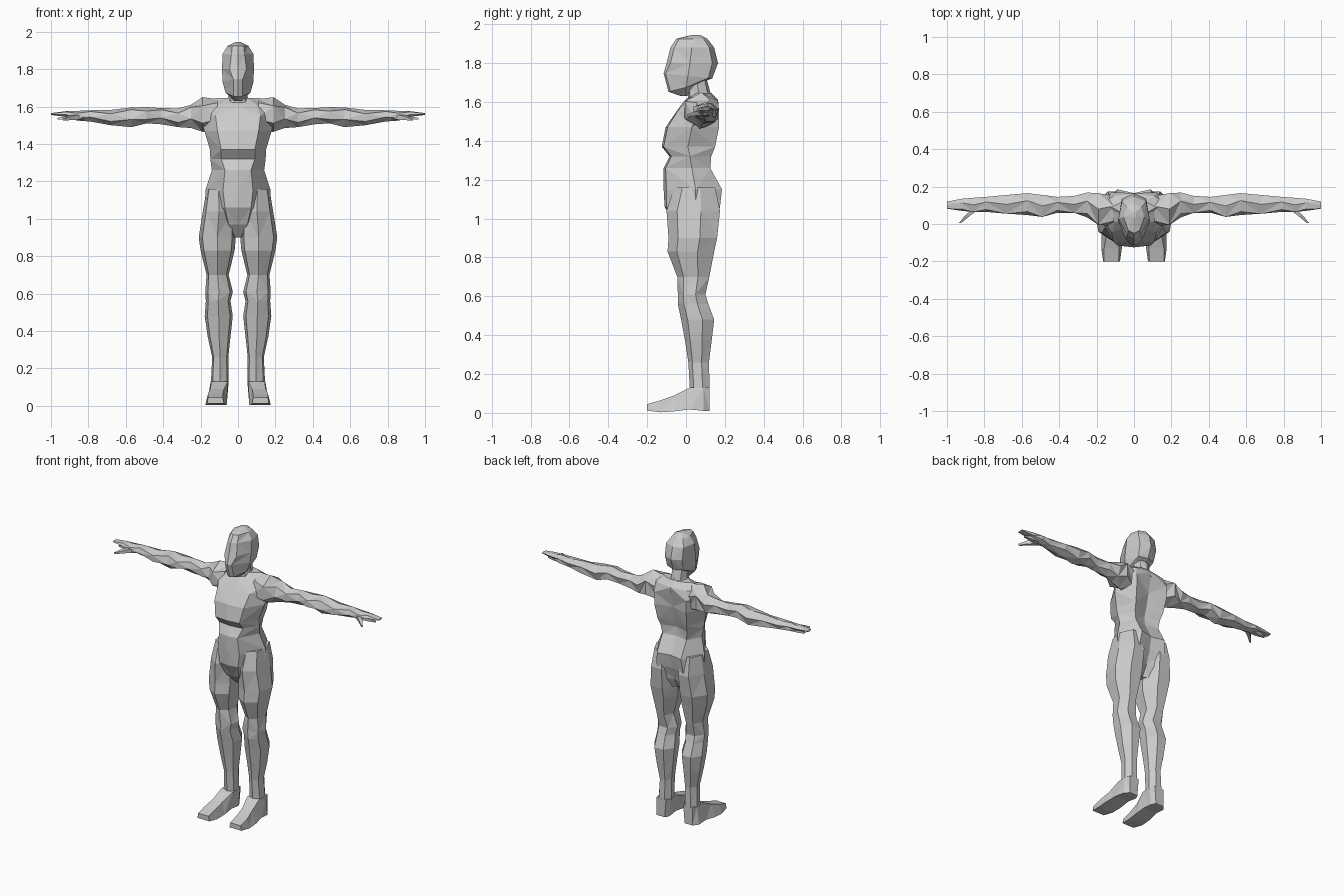
import bpy, bmesh, math

grey = bpy.data.materials.new("plain grey")
grey.diffuse_color = (0.6, 0.6, 0.6, 1)


def loft(name, rings, mirror=False):
    """Skin a list of equal-length point rings into a closed, faceted mesh."""
    bm = bmesh.new()
    rows = [[bm.verts.new(p) for p in ring] for ring in rings]
    n = len(rows[0])
    for r, (a, b) in enumerate(zip(rows, rows[1:])):
        for i in range(n):
            j = (i + 1) % n
            # alternate the diagonals for an irregular facet pattern
            if (i + r) % 2:
                tris = ((a[i], a[j], b[j]), (a[i], b[j], b[i]))
            else:
                tris = ((a[i], a[j], b[i]), (a[j], b[j], b[i]))
            for t in tris:
                bm.faces.new(t)
    bm.faces.new(rows[0])
    bm.faces.new(rows[-1])
    bmesh.ops.remove_doubles(bm, verts=bm.verts, dist=0.0005)
    bmesh.ops.recalc_face_normals(bm, faces=bm.faces)
    me = bpy.data.meshes.new(name)
    bm.to_mesh(me)
    bm.free()
    me.materials.append(grey)
    ob = bpy.data.objects.new(name, me)
    bpy.context.collection.objects.link(ob)
    if mirror:
        ob.modifiers.new("mirror", "MIRROR").use_mirror_merge = False
    return ob


def body_ring(z, yf, xa, ya, xs, ys, xb, yb, yc, tilt=0):
    """Symmetric ring: front centre, front corner, side, back corner, back centre."""
    half = [(xa, ya), (xs, ys), (xb, yb)]
    pts = [(0, yf)] + half + [(0, yc)] + [(-x, y) for x, y in reversed(half)]
    return [(x, y, z + tilt * y) for x, y in pts]


def oval(lo, hi, n, phase=0.0):
    """Unit oval fitted between the corners lo and hi of a 2D box."""
    raw = [(math.cos(2 * math.pi * (k + phase) / n), math.sin(2 * math.pi * (k + phase) / n))
           for k in range(n)]
    out = []
    for axis in (0, 1):
        vals = [p[axis] for p in raw]
        a, b = min(vals), max(vals)
        out.append([lo[axis] + (v - a) / (b - a) * (hi[axis] - lo[axis]) for v in vals])
    return list(zip(*out))


# Torso: crotch, hips, waist, rib cage and shoulder line
torso = [
    (0.90, 0.00, 0.015, 0.00, 0.03, 0.04, 0.03, 0.10, 0.08),
    (0.97, -0.06, 0.05, -0.06, 0.10, 0.04, 0.09, 0.155, 0.12),
    (1.06, -0.11, 0.07, -0.10, 0.175, 0.05, 0.10, 0.175, 0.15),
    (1.15, -0.115, 0.08, -0.10, 0.175, 0.05, 0.09, 0.185, 0.165),
    (1.26, -0.115, 0.07, -0.105, 0.14, 0.03, 0.09, 0.125, 0.105),
    (1.32, -0.085, 0.09, -0.075, 0.148, 0.02, 0.10, 0.13, 0.10),
    (1.37, -0.125, 0.09, -0.115, 0.15, 0.01, 0.11, 0.15, 0.115),
    (1.47, -0.105, 0.11, -0.095, 0.18, 0.03, 0.12, 0.17, 0.14),
    (1.55, -0.05, 0.12, -0.045, 0.20, 0.07, 0.12, 0.17, 0.155),
    (1.61, -0.005, 0.10, 0.01, 0.19, 0.09, 0.11, 0.15, 0.165),
    (1.645, 0.04, 0.05, 0.05, 0.12, 0.09, 0.06, 0.12, 0.13),
]
loft("torso", [body_ring(*r) for r in torso])

# Neck, leaning forward into the skull
loft("neck", [body_ring(*r) for r in [
    (1.58, 0.01, 0.05, 0.02, 0.09, 0.09, 0.05, 0.14, 0.165),
    (1.65, 0.01, 0.035, 0.02, 0.052, 0.065, 0.035, 0.11, 0.125),
    (1.74, -0.02, 0.03, -0.01, 0.05, 0.05, 0.035, 0.09, 0.10)]])

# Head: wedge-shaped face, chin lower than the nape
loft("head", [body_ring(*r) for r in [
    (1.63, -0.025, 0.012, -0.02, 0.02, -0.005, 0.01, 0.005, 0.005),
    (1.675, -0.09, 0.025, -0.08, 0.067, 0.00, 0.04, 0.05, 0.06, 0.25),
    (1.735, -0.115, 0.025, -0.105, 0.083, 0.01, 0.06, 0.115, 0.135, -0.1),
    (1.80, -0.10, 0.045, -0.08, 0.085, 0.02, 0.065, 0.135, 0.165),
    (1.88, -0.08, 0.035, -0.06, 0.083, 0.03, 0.065, 0.12, 0.145),
    (1.925, -0.05, 0.03, -0.035, 0.055, 0.035, 0.04, 0.09, 0.11),
    (1.945, 0.03, 0.008, 0.04, 0.012, 0.055, 0.008, 0.065, 0.07)]])

# Legs: z, inner x, outer x, front y, back y
leg = [
    (1.16, 0.04, 0.168, -0.06, 0.15),
    (1.04, 0.015, 0.188, -0.10, 0.175),
    (0.90, 0.012, 0.21, -0.09, 0.16),
    (0.83, 0.018, 0.20, -0.095, 0.145),
    (0.70, 0.05, 0.168, -0.045, 0.12),
    (0.61, 0.028, 0.175, -0.042, 0.10),
    (0.56, 0.04, 0.172, -0.042, 0.115),
    (0.48, 0.028, 0.178, -0.025, 0.145),
    (0.37, 0.04, 0.162, -0.005, 0.132),
    (0.26, 0.052, 0.138, 0.012, 0.118),
    (0.12, 0.05, 0.145, 0.02, 0.122),
]
loft("leg", [[(x, y, z) for x, y in oval((a, f), (b, k), 7, 0.25)]
             for z, a, b, f, k in leg], mirror=True)

# Feet: y, inner x, outer x, top inner x, top outer x, sole z, top z
foot = [
    (0.122, 0.075, 0.135, 0.065, 0.135, 0.01, 0.13),
    (0.09, 0.06, 0.16, 0.05, 0.146, 0.01, 0.13),
    (0.02, 0.062, 0.165, 0.055, 0.143, 0.018, 0.13),
    (-0.06, 0.06, 0.175, 0.075, 0.148, 0.008, 0.09),
    (-0.13, 0.065, 0.175, 0.08, 0.16, 0.003, 0.065),
    (-0.20, 0.075, 0.165, 0.082, 0.16, 0.012, 0.045),
]
loft("foot", [[(a, y, lo), (b, y, lo), (d, y, hi), (c, y, hi)]
              for y, a, b, c, d, lo, hi in foot], mirror=True)

# Arms with shoulder cap and mitten hand: x, front y, back y, bottom z, top z
arm = [
    (0.11, -0.01, 0.15, 1.46, 1.64),
    (0.19, -0.005, 0.165, 1.465, 1.65),
    (0.25, 0.035, 0.168, 1.485, 1.61),
    (0.32, 0.06, 0.15, 1.49, 1.59),
    (0.41, 0.06, 0.145, 1.505, 1.592),
    (0.49, 0.038, 0.155, 1.51, 1.597),
    (0.57, 0.048, 0.165, 1.49, 1.595),
    (0.68, 0.055, 0.155, 1.50, 1.582),
    (0.79, 0.065, 0.145, 1.52, 1.58),
    (0.86, 0.065, 0.14, 1.525, 1.577),
    (0.92, 0.07, 0.135, 1.545, 1.575),
    (1.00, 0.082, 0.12, 1.555, 1.565),
]
loft("arm", [[(x, y, z) for y, z in oval((f, lo), (k, hi), 6, 0.5 if i % 2 else 0.2)]
             for i, (x, f, k, lo, hi) in enumerate(arm)], mirror=True)

# Thumb and the lower curled finger
thumb = [(0.84, 0.085, 1.545, 0.018), (0.89, 0.045, 1.54, 0.014), (0.93, 0.005, 1.53, 0.006)]
finger = [(0.86, 0.10, 1.54, 0.016), (0.92, 0.10, 1.538, 0.012), (0.965, 0.10, 1.535, 0.005)]
for name, path, wide in (("thumb", thumb, (1, 0)), ("finger", finger, (0, 1))):
    loft(name, [[(x + wide[0] * u * r, y + wide[1] * u * r, z + v * r * 0.8)
                 for u, v in ((-1, -1), (1, -1), (1, 1), (-1, 1))]
                for x, y, z, r in path], mirror=True)
